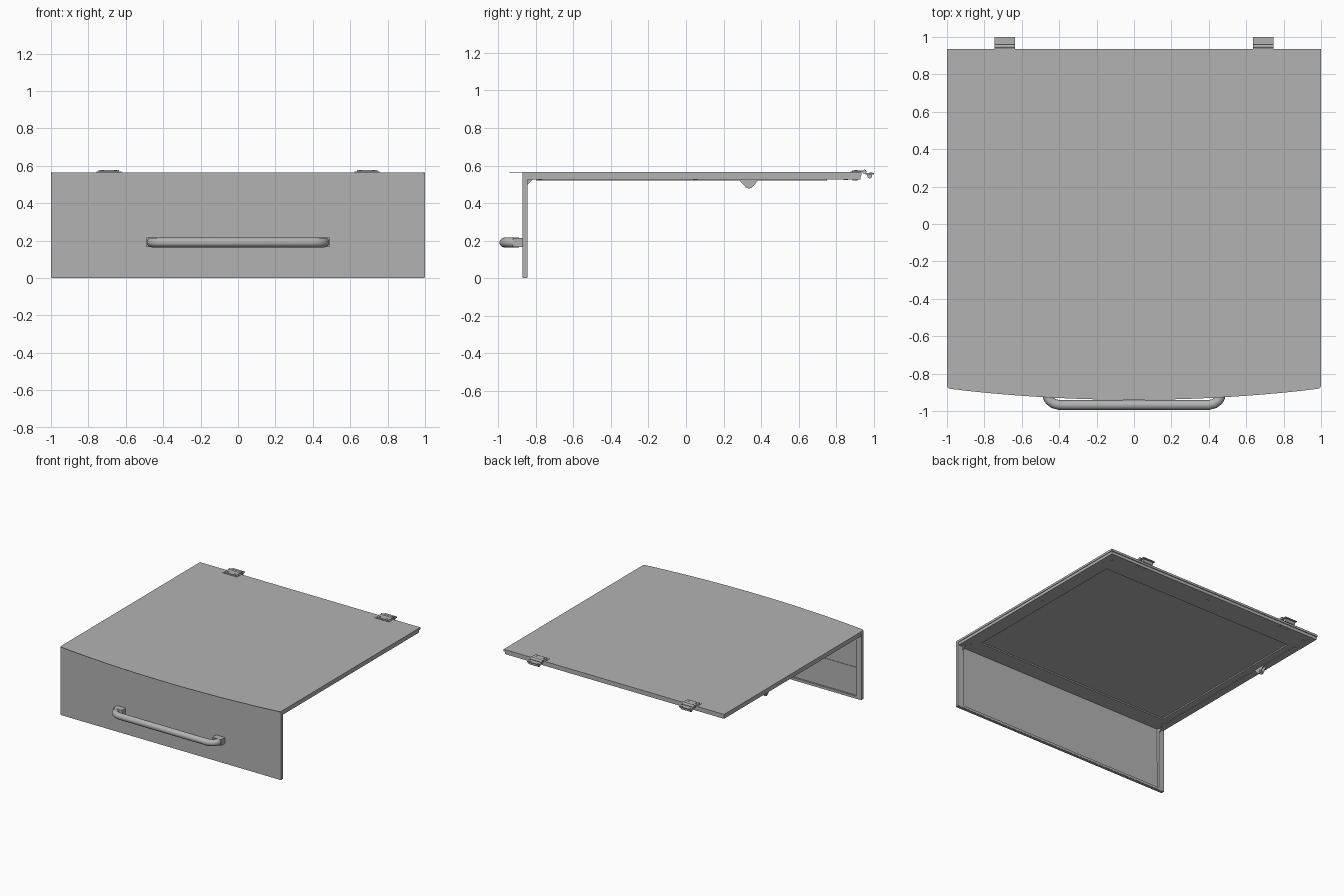
import bpy, bmesh, math
from mathutils import Vector, Matrix

if "Cube" in bpy.data.objects:
    bpy.data.objects.remove(bpy.data.objects["Cube"])

steel = bpy.data.materials.new("grey_steel")
steel.use_nodes = True
colour = (0.45, 0.45, 0.45, 1)
steel.diffuse_color = colour
steel.node_tree.nodes["Principled BSDF"].inputs["Base Color"].default_value = colour


def finish(name, bm, smooth=False):
    bmesh.ops.recalc_face_normals(bm, faces=bm.faces)
    mesh = bpy.data.meshes.new(name)
    bm.to_mesh(mesh)
    bm.free()
    mesh.materials.append(steel)
    obj = bpy.data.objects.new(name, mesh)
    bpy.context.collection.objects.link(obj)
    if smooth:
        bpy.ops.object.select_all(action="DESELECT")
        obj.select_set(True)
        bpy.context.view_layer.objects.active = obj
        bpy.ops.object.shade_smooth_by_angle(angle=math.radians(35))
    return obj


def cube(lo, hi):
    bm = bmesh.new()
    lo, hi = Vector(lo), Vector(hi)
    size = Matrix.Diagonal((hi - lo).to_4d())
    bmesh.ops.create_cube(bm, size=1, matrix=Matrix.Translation((lo + hi) / 2) @ size)
    return bm


def box(name, lo, hi):
    return finish(name, cube(lo, hi))


def pan(name, lo, hi, direction, inner_lo, inner_hi, depth):
    """Box with a rectangular recess in the face that looks along direction."""
    bm = cube(lo, hi)
    direction = Vector(direction)
    bm.normal_update()
    face = max(bm.faces, key=lambda f: f.normal.dot(direction))
    middle = face.calc_center_median()
    bmesh.ops.inset_individual(bm, faces=[face], thickness=0.01)
    for v in face.verts:
        for i in range(3):
            if not direction[i]:
                v.co[i] = inner_lo[i] if v.co[i] < middle[i] else inner_hi[i]
    floor = bmesh.ops.extrude_discrete_faces(bm, faces=[face])["faces"][0]
    bmesh.ops.translate(bm, verts=floor.verts, vec=-direction * depth)
    return finish(name, bm)


def prism(name, points, offset):
    bm = bmesh.new()
    face = bm.faces.new([bm.verts.new(p) for p in points])
    new = bmesh.ops.extrude_face_region(bm, geom=[face])["geom"]
    bmesh.ops.translate(bm, verts=[g for g in new if isinstance(g, bmesh.types.BMVert)], vec=offset)
    return finish(name, bm)


def rod(name, centre, radius, length, axis="Z", sides=20):
    turn = {"X": Matrix.Rotation(math.pi / 2, 4, "Y"), "Z": Matrix.Identity(4)}[axis]
    bm = bmesh.new()
    bmesh.ops.create_cone(bm, cap_ends=True, segments=sides, radius1=radius, radius2=radius,
                          depth=length, matrix=Matrix.Translation(centre) @ turn)
    return finish(name, bm, True)


# Lid: bowed top sheet, rim and recessed underside tray
bow = [(x / 10, -0.94 + 0.06 * (x / 10) ** 2) for x in range(-9, 10)]
outline = [(-1, 0.935), (-1, -0.868), (-0.99, -0.88)] + bow + [(0.99, -0.88), (1, -0.868), (1, 0.935)]
prism("top_sheet", [(x, y, 0.562) for x, y in outline], (0, 0, 0.003))
box("lid_rim", (-1, -0.868, 0.548), (1, 0.935, 0.562))
pan("lid_tray", (-0.995, -0.845, 0.525), (0.995, 0.928, 0.548), (0, 0, -1),
    (-0.88, -0.72, 0), (0.88, 0.73, 0), 0.01)

# Front panel: shallow pan open to the rear, with a lower stiffening sheet
pan("front_panel", (-1, -0.87, 0.003), (1, -0.845, 0.562), (0, 1, 0),
    (-0.95, 0, 0.022), (0.95, 0, 0.53), 0.018)
box("panel_stiffener", (-0.95, -0.865, 0.022), (0.95, -0.859, 0.25))
box("bottom_edge", (-0.995, -0.868, 0), (0.995, -0.847, 0.003))

# Corner gussets between panel and lid
for side, x in (("left", 0.95), ("right", -0.96)):
    prism(side + "_gusset", [(x, -0.846, 0.526), (x, -0.815, 0.526), (x, -0.846, 0.495)], (0.01, 0, 0))

# Strut rail and pivot bracket under the right edge
box("strut_rail", (-0.95, -0.8, 0.521), (-0.935, 0.75, 0.526))
for x in (-0.965, -0.94):
    prism("pivot_bracket", [(x, 0.29, 0.526), (x, 0.38, 0.526), (x, 0.38, 0.515),
                            (x, 0.35, 0.482), (x, 0.335, 0.477), (x, 0.32, 0.482),
                            (x, 0.29, 0.515)], (0.005, 0, 0))
rod("pivot_pin", (-0.95, 0.335, 0.495), 0.009, 0.04, "X", 12)

# Fasteners on the underside frame
for x in (-0.93, 0.93):
    for y in (-0.78, 0.05, 0.85):
        rod("rivet", (x, y, 0.524), 0.012, 0.004, sides=12)
rod("rivet", (0, 0.85, 0.524), 0.012, 0.004, sides=12)

# Handle: round bar bending back into two square feet
path = [(0.462, -0.89), (0.462, -0.925), (0.452, -0.944), (0.43, -0.96), (0.4, -0.968)]
path += [(-x, y) for x, y in reversed(path)]
curve = bpy.data.curves.new("handle_path", "CURVE")
curve.dimensions = "3D"
curve.bevel_depth = 0.026
curve.bevel_resolution = 4
curve.use_fill_caps = True
spline = curve.splines.new("POLY")
spline.points.add(len(path) - 1)
for point, (x, y) in zip(spline.points, path):
    point.co = (x, y, 0.19, 1)
bar = bpy.data.objects.new("handle_bar", curve)
bpy.context.collection.objects.link(bar)
curve.materials.append(steel)
bpy.ops.object.select_all(action="DESELECT")
bar.select_set(True)
bpy.context.view_layer.objects.active = bar
bpy.ops.object.convert(target="MESH")
bpy.ops.object.shade_smooth_by_angle(angle=math.radians(50))
for s in (-1, 1):
    foot = [(0.41, -0.868), (0.41, -0.915), (0.425, -0.92), (0.49, -0.92), (0.49, -0.868)]
    prism("handle_foot", [(s * x, y, 0.165) for x, y in foot], (0, 0, 0.05))

# Hinges: seat plate, two leaves, two knuckles and screws
for s in (-1, 1):
    c = s * 0.69
    box("hinge_seat", (c - 0.067, 0.877, 0.563), (c + 0.067, 0.935, 0.568))
    box("hinge_lid_leaf", (c - 0.055, 0.885, 0.566), (c + 0.055, 0.952, 0.573))
    box("hinge_frame_leaf", (c - 0.055, 0.955, 0.553), (c + 0.055, 1, 0.56))
    rod("hinge_knuckle", (c, 0.95, 0.567), 0.011, 0.11, "X", 14)
    rod("hinge_pin", (c, 0.978, 0.544), 0.013, 0.09, "X", 14)
    for dx in (-0.035, 0.035):
        rod("hinge_screw", (c + dx, 0.905, 0.574), 0.008, 0.004, sides=10)
        rod("hinge_screw", (c + dx, 0.985, 0.561), 0.007, 0.004, sides=10)
        rod("hinge_stud", (c + dx, 0.9, 0.523), 0.014, 0.006, sides=12)
